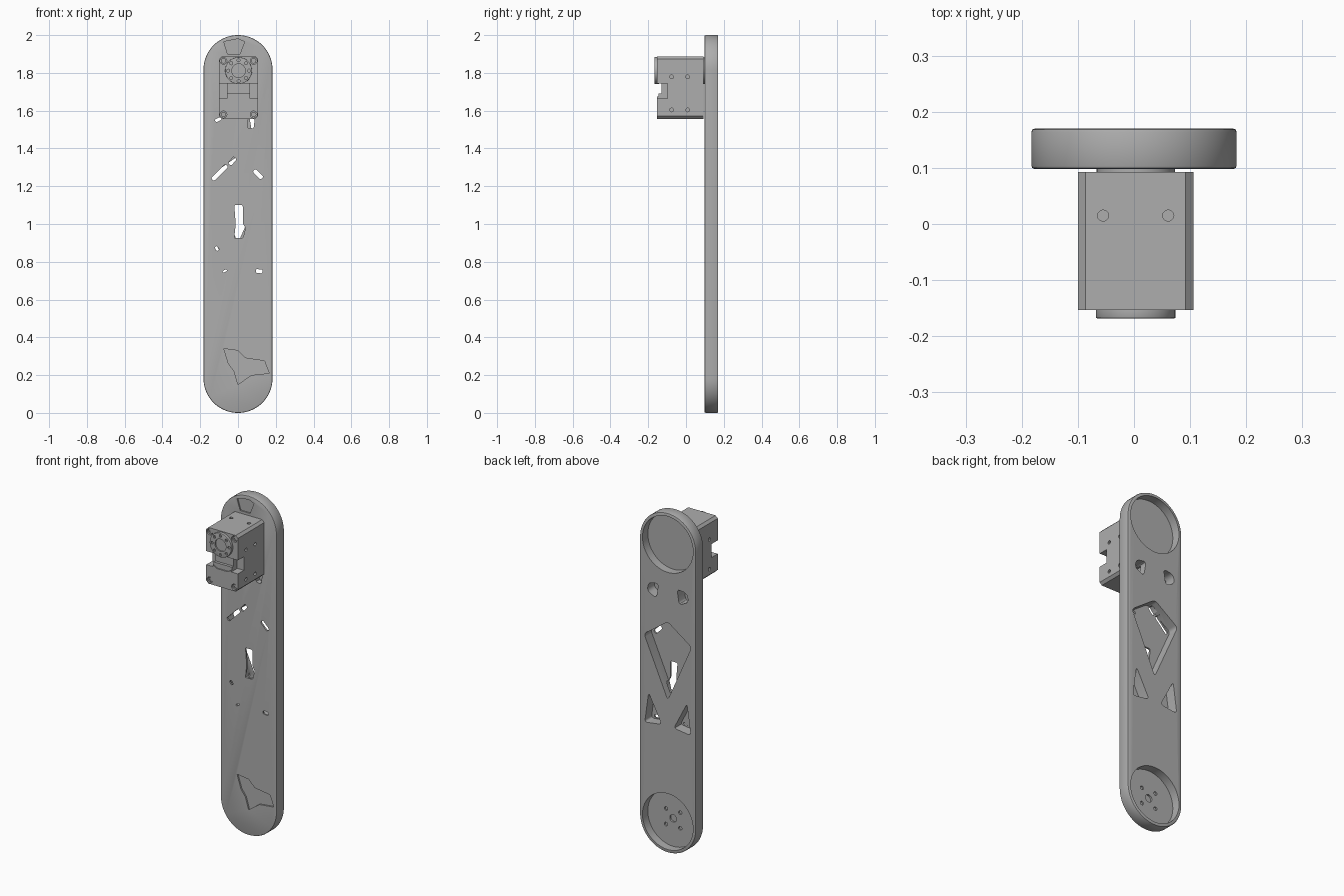
import bpy, bmesh, math
from mathutils import Matrix

if "Cube" in bpy.data.objects:
    bpy.data.objects.remove(bpy.data.objects["Cube"])

grey = bpy.data.materials.new("plain grey")
grey.use_nodes = True
grey.diffuse_color = (0.42, 0.42, 0.42, 1)
grey.node_tree.nodes["Principled BSDF"].inputs["Base Color"].default_value = (0.42, 0.42, 0.42, 1)


def make(name, bm):
    bmesh.ops.recalc_face_normals(bm, faces=bm.faces)
    mesh = bpy.data.meshes.new(name)
    bm.to_mesh(mesh)
    bm.free()
    mesh.materials.append(grey)
    ob = bpy.data.objects.new(name, mesh)
    bpy.context.collection.objects.link(ob)
    return ob


def prism(name, pts, y0, y1, rounding=0, segments=4):
    """Extrude an (x, z) outline along y, optionally rounding its corners."""
    bm = bmesh.new()
    face = bm.faces.new([bm.verts.new((x, y0, z)) for x, z in pts])
    ext = bmesh.ops.extrude_face_region(bm, geom=[face])["geom"]
    for v in ext:
        if isinstance(v, bmesh.types.BMVert):
            v.co.y = y1
    if rounding:
        edges = [e for e in bm.edges if abs(e.verts[0].co.y - e.verts[1].co.y) > 1e-6]
        bmesh.ops.bevel(bm, geom=edges, offset=rounding, segments=segments,
                        affect='EDGES', profile=0.5, clamp_overlap=True)
    return make(name, bm)


def box(name, x0, x1, y0, y1, z0, z1, rounding=0, segments=1):
    return prism(name, [(x0, z0), (x1, z0), (x1, z1), (x0, z1)], y0, y1, rounding, segments)


def disc(name, centre, r, depth, axis='Y', sides=16):
    bm = bmesh.new()
    turn = {'X': Matrix.Rotation(math.pi / 2, 4, 'Y'),
            'Y': Matrix.Rotation(math.pi / 2, 4, 'X'), 'Z': Matrix()}[axis]
    bmesh.ops.create_cone(bm, cap_ends=True, segments=sides, radius1=r, radius2=r,
                          depth=depth, matrix=Matrix.Translation(centre) @ turn)
    return make(name, bm)


def apply(ob, mod):
    bpy.context.view_layer.objects.active = ob
    bpy.ops.object.modifier_apply(modifier=mod.name)


def cut(ob, *cutters):
    for c in cutters:
        mod = ob.modifiers.new("cut", 'BOOLEAN')
        mod.operation, mod.solver, mod.object = 'DIFFERENCE', 'EXACT', c
        apply(ob, mod)
        bpy.data.objects.remove(c)


def soften(ob, width):
    mod = ob.modifiers.new("soft edge", 'BEVEL')
    mod.width, mod.segments, mod.limit_method = width, 2, 'ANGLE'
    mod.angle_limit = math.radians(50)
    apply(ob, mod)


def slot(x0, z0, x1, z1, w):
    """Slanted opening through the thin front skin."""
    n = math.hypot(x1 - x0, z1 - z0)
    a, b = -(z1 - z0) / n * w, (x1 - x0) / n * w
    return prism("slot", [(x0 + a, z0 + b), (x1 + a, z1 + b), (x1 - a, z1 - b), (x0 - a, z0 - b)],
                 0.08, 0.13, w * 0.6, 2)


# Long arm with round ends
FRONT, BACK, R = 0.098, 0.17, 0.183
outline = []
for centre, start in ((2 - R, 0), (R, math.pi)):
    for i in range(33):
        a = start + math.pi * i / 32
        outline.append((R * math.cos(a), centre + R * math.sin(a)))
arm = prism("arm", outline, FRONT, BACK)
soften(arm, 0.006)

# Round pockets in the back of each end
for z in (2 - R, R):
    cut(arm, disc("pocket", (0, 0.17, z), 0.165, 0.1, sides=48))

# Weight-saving pockets in the back
FLOOR = 0.108
cut(arm, prism("kite", [(0, 1.36), (0.155, 1.25), (0, 0.9), (-0.155, 1.25)], FLOOR, 0.2, 0.018))
for s in (1, -1):
    cut(arm,
        prism("upper", [(s * 0.06, 1.57), (s * 0.125, 1.56), (s * 0.135, 1.51), (s * 0.075, 1.48)],
              FLOOR, 0.2, 0.02),
        prism("lower", [(s * 0.125, 0.91), (s * 0.15, 0.73), (s * 0.04, 0.745)], FLOOR, 0.2, 0.018))

# Openings through the front skin
cut(arm,
    prism("keyhole", [(-0.02, 1.1), (0.025, 1.1), (0.027, 1.0), (0.04, 0.98), (0.026, 0.925),
                      (-0.02, 0.925), (-0.012, 1.0)], 0.08, 0.13, 0.006, 2),
    slot(-0.135, 1.235, -0.06, 1.31, 0.011), slot(-0.045, 1.315, -0.015, 1.35, 0.011),
    slot(0.085, 1.285, 0.128, 1.242, 0.011), slot(0.095, 0.752, 0.13, 0.748, 0.01),
    slot(-0.118, 0.88, -0.105, 0.86, 0.008), slot(-0.08, 0.745, -0.06, 0.757, 0.005),
    slot(0.065, 1.505, 0.072, 1.56, 0.017), slot(-0.12, 1.545, -0.09, 1.56, 0.008))

# Shallow worn recesses on the front
cut(arm,
    prism("worn_low", [(-0.075, 0.34), (0, 0.33), (0.04, 0.29), (0.14, 0.275), (0.165, 0.21),
                       (0.07, 0.2), (0, 0.15), (-0.02, 0.22), (-0.05, 0.26)], 0.09, 0.107),
    prism("worn_top", [(-0.075, 1.965), (0, 1.98), (0.035, 1.965), (0.01, 1.9), (-0.055, 1.9)],
          0.09, 0.106))

# Hub bolt holes in the lower pocket
cut(arm, disc("bore", (0, 0.125, R), 0.022, 0.03))
for i in range(4):
    a = math.radians(45 + 90 * i)
    cut(arm, disc("bolt_hole", (0.065 * math.cos(a), 0.125, R + 0.065 * math.sin(a)), 0.011, 0.026))

# Motor housing
CX, Y0, Y1, Z0, Z1 = 0.003, -0.153, 0.093, 1.557, 1.888
body = box("motor_housing", CX - 0.103, CX + 0.103, Y0, Y1, Z0, Z1, 0.014)

# Stepped notch across the front and deeper notches at its sides
cut(body, box("mid_notch", -0.2, 0.2, -0.2, -0.13, 1.69, 1.745))
for s in (1, -1):
    a, b = sorted((CX + s * 0.06, CX + s * 0.2))
    cut(body, box("side_notch", a, b, -0.2, -0.097, 1.665, 1.745))
cut(body, prism("front_slope", [(CX - 0.06, 1.70), (CX + 0.06, 1.70), (CX + 0.06, 1.675),
                               (CX + 0.035, 1.66), (CX - 0.035, 1.66), (CX - 0.06, 1.675)],
                -0.2, -0.146))

# Mounting holes on the sides, top and bottom
for s in (1, -1):
    for y in (-0.076, 0.009):
        for z in (1.604, 1.779):
            cut(body, disc("side_hole", (CX + s * 0.103, y, z), 0.01, 0.03, 'X', 12))
    for z in (Z0, Z1):
        cut(body, disc("end_hole", (CX + s * 0.058, 0.015, z), 0.01, 0.03, 'Z', 12))
    # Corner screw recesses
    for z in (1.58, 1.864):
        cut(body, disc("screw_recess", (CX + s * 0.08, Y0, z), 0.018, 0.03))

# Screw heads inside the recesses
for side, s in (("left", 1), ("right", -1)):
    for level, z in (("lower", 1.58), ("upper", 1.864)):
        screw = disc(f"{level}_{side}_screw", (CX + s * 0.08, -0.142, z), 0.014, 0.012)
        cut(screw, disc("socket", (CX + s * 0.08, -0.15, z), 0.007, 0.014, sides=6))

# Output horn with a ring of holes
HZ = 1.812
horn = disc("output_horn", (CX, -0.155, HZ), 0.071, 0.026, sides=40)
soften(horn, 0.002)
cut(horn, disc("horn_bore", (CX, -0.168, HZ), 0.036, 0.016, sides=24))
for i in range(8):
    a = math.pi * i / 4
    cut(horn, disc("horn_hole", (CX + 0.055 * math.cos(a), -0.168, HZ + 0.055 * math.sin(a)),
                   0.008, 0.018, sides=10))

# Rear hub joining the motor to the arm
rear_hub = disc("rear_hub", (CX, 0.096, HZ), 0.07, 0.012, sides=32)

# Smooth curved walls, keep sharp edges
for ob in (arm, body, horn, rear_hub):
    bpy.ops.object.select_all(action='DESELECT')
    ob.select_set(True)
    bpy.context.view_layer.objects.active = ob
    bpy.ops.object.shade_smooth_by_angle(angle=math.radians(30))
